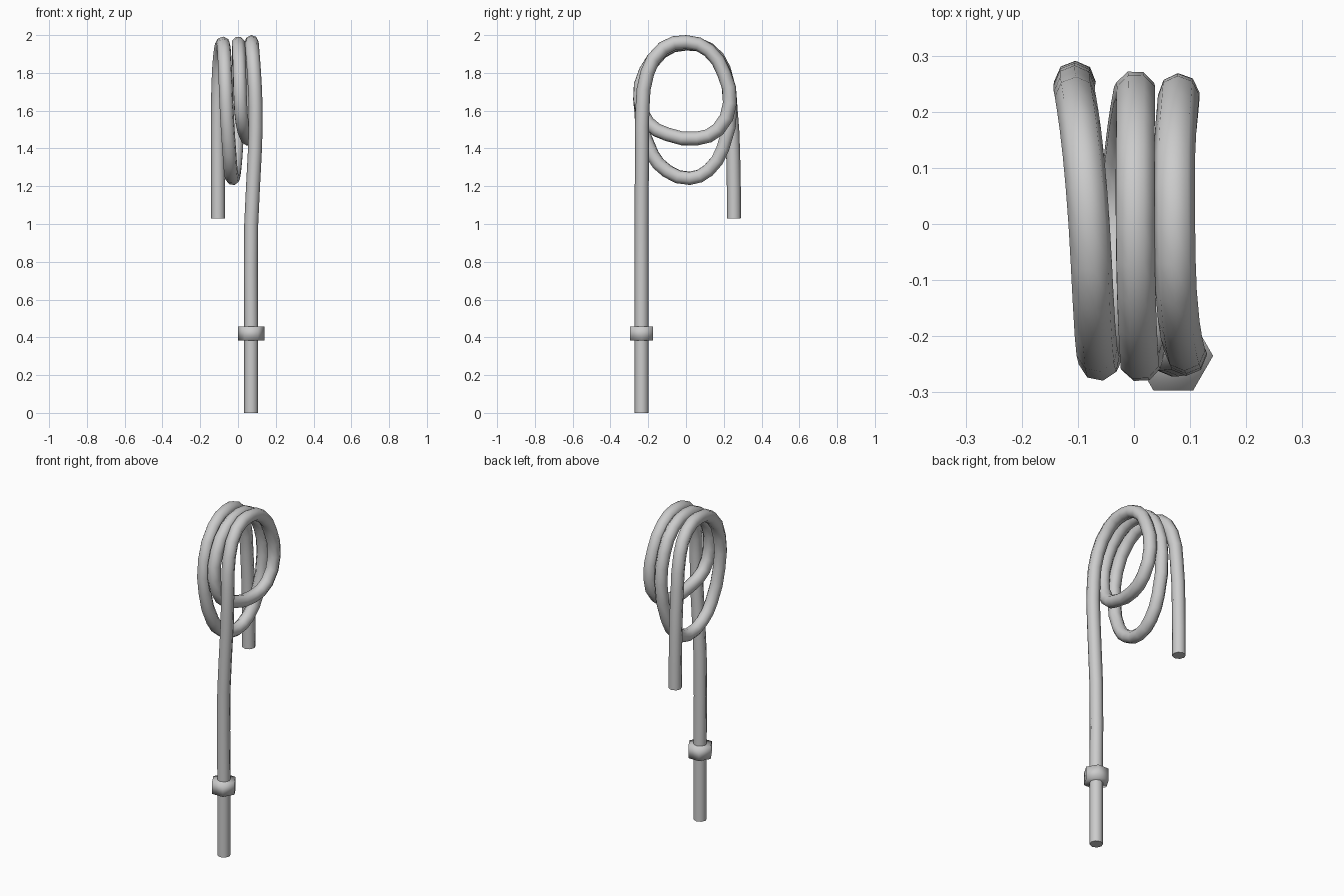
import bpy

cube = bpy.data.objects.get("Cube")
if cube:
    bpy.data.objects.remove(cube, do_unlink=True)

grey = bpy.data.materials.new("plain grey")
grey.use_nodes = True
grey.diffuse_color = (0.6, 0.6, 0.6, 1)
grey.node_tree.nodes["Principled BSDF"].inputs["Base Color"].default_value = (0.6, 0.6, 0.6, 1)

# Coiled pipe centre line: riser, two loops, hanging end
path = [
    (.07, -.235, 0), (.07, -.235, .5), (.07, -.235, 1), (.09, -.233, 1.4),
    (.093, -.23, 1.62), (.085, -.205, 1.8), (.075, -.12, 1.93), (.072, 0, 1.963),
    (.072, .12, 1.92), (.077, .2, 1.8), (.08, .232, 1.64),
    (.075, .17, 1.5), (.06, .06, 1.453), (.04, -.1, 1.475), (.022, -.2, 1.535),
    (.012, -.245, 1.66), (.008, -.215, 1.81), (.004, -.12, 1.92), (.002, 0, 1.955),
    (.002, .12, 1.92), (.003, .205, 1.8), (.002, .237, 1.63),
    (-.008, .195, 1.4), (-.018, .12, 1.285), (-.028, .02, 1.242),
    (-.038, -.1, 1.28), (-.045, -.18, 1.37), (-.058, -.235, 1.56),
    (-.066, -.228, 1.75), (-.073, -.13, 1.91), (-.08, 0, 1.955),
    (-.09, .12, 1.925), (-.1, .2, 1.82), (-.106, .235, 1.62),
    (-.106, .25, 1.35), (-.105, .254, 1.03),
]
curve = bpy.data.curves.new("coiled_pipe", "CURVE")
curve.dimensions = "3D"
curve.resolution_u = 2
curve.bevel_depth = 0.037
curve.bevel_resolution = 2
curve.use_fill_caps = True
spline = curve.splines.new("BEZIER")
spline.bezier_points.add(len(path) - 1)
for point, co in zip(spline.bezier_points, path):
    point.co = co
    point.handle_left_type = point.handle_right_type = "AUTO"
curve.materials.append(grey)
pipe = bpy.data.objects.new("coiled_pipe", curve)
bpy.context.collection.objects.link(pipe)
bpy.ops.object.select_all(action="DESELECT")
pipe.select_set(True)
bpy.context.view_layer.objects.active = pipe
bpy.ops.object.convert(target="MESH")
bpy.ops.object.shade_smooth_by_angle(angle=1.0)

# Hexagonal nut on the riser, corners pointing sideways
bpy.ops.mesh.primitive_cylinder_add(vertices=6, radius=0.071, depth=0.075,
                                    location=(.07, -.235, .421), rotation=(0, 0, 0.5236))
nut = bpy.context.object
nut.name = "hex_nut"
nut.data.materials.append(grey)
bpy.ops.object.shade_smooth()
